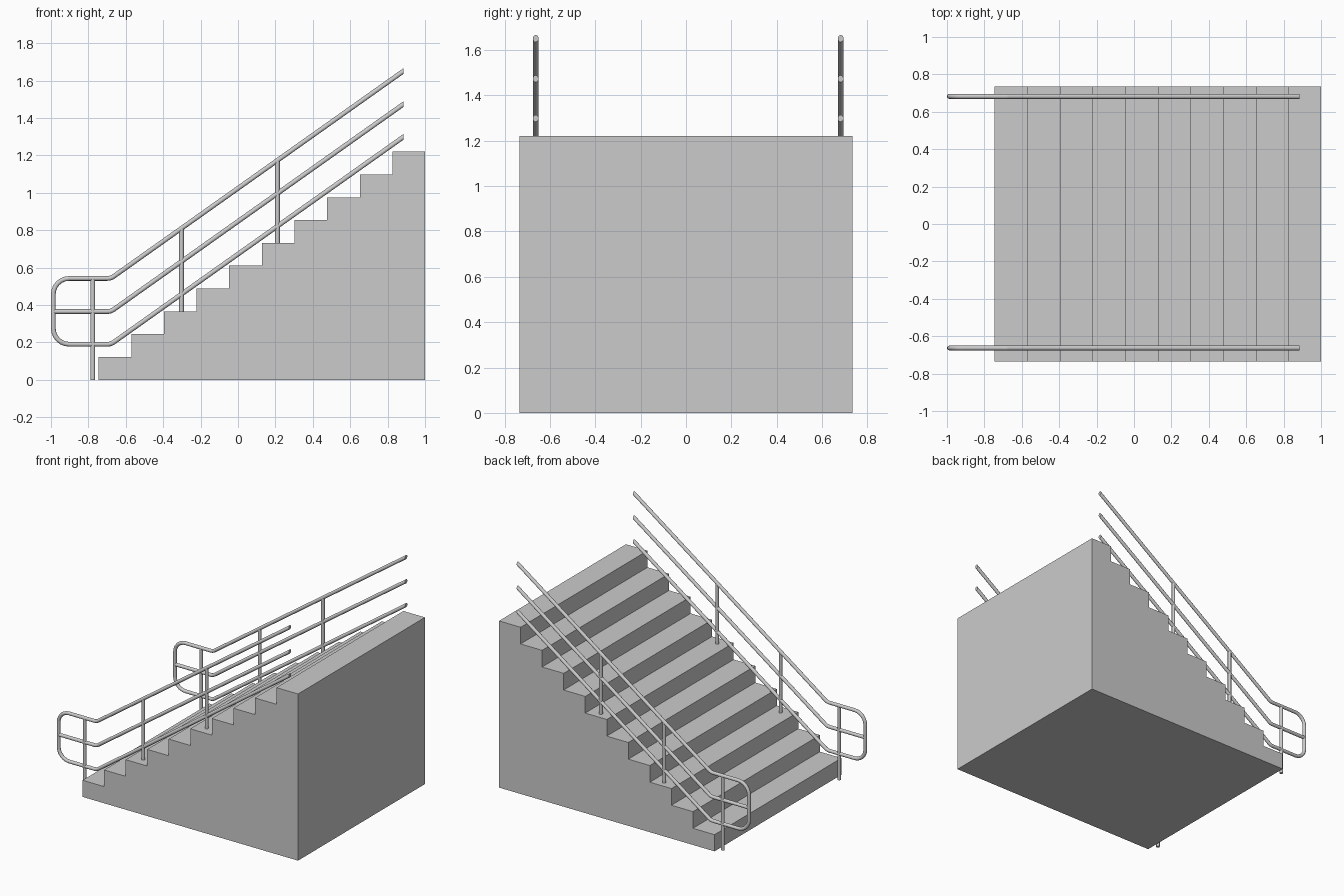
import bpy, bmesh, math
from mathutils import Vector

if "Cube" in bpy.data.objects:
    bpy.data.objects.remove(bpy.data.objects["Cube"])

R = 0.0125      # tube radius
SIDES = 16


def finish(name, bm, smooth=False):
    bmesh.ops.recalc_face_normals(bm, faces=bm.faces)
    me = bpy.data.meshes.new(name)
    bm.to_mesh(me)
    bm.free()
    ob = bpy.data.objects.new(name, me)
    bpy.context.collection.objects.link(ob)
    if smooth:
        bpy.ops.object.select_all(action='DESELECT')
        ob.select_set(True)
        bpy.context.view_layer.objects.active = ob
        bpy.ops.object.shade_smooth_by_angle(angle=math.radians(40))
    return ob


def fillet(corners, steps=6):
    """Round (x, z, radius) corners of a path into a list of points."""
    pts = [Vector(c[:2]) for c in corners]
    out = [pts[0]]
    for i in range(1, len(pts) - 1):
        p, rad = pts[i], corners[i][2]
        a = (pts[i - 1] - p).normalized()
        b = (pts[i + 1] - p).normalized()
        half = a.angle(b) / 2
        centre = p + (a + b).normalized() * rad / math.sin(half)
        trim = rad / math.tan(half)
        s, e = p + a * trim - centre, p + b * trim - centre
        ang = s.angle(e)
        for k in range(steps + 1):
            t = k / steps
            out.append(centre + (s * math.sin((1 - t) * ang) + e * math.sin(t * ang)) / math.sin(ang))
    return out + [pts[-1]]


def tube(bm, path, y, vertical_ends=()):
    """Sweep a round section along an xz path with mitred rings."""
    rings, n = [], len(path)
    for i, p in enumerate(path):
        d0 = (path[max(i, 1)] - path[max(i, 1) - 1]).normalized()
        j = min(i, n - 2)
        d1 = (path[j + 1] - path[j]).normalized()
        normal = Vector((-d0.y, d0.x))
        m = (normal + Vector((-d1.y, d1.x))).normalized()
        if i in vertical_ends:
            m = Vector((0, math.copysign(1, normal.y)))
        m = m / m.dot(normal)
        ring = []
        for k in range(SIDES):
            a = 2 * math.pi * k / SIDES
            q = p + m * R * math.sin(a)
            ring.append(bm.verts.new((q.x, y + R * math.cos(a), q.y)))
        rings.append(ring)
    for r0, r1 in zip(rings, rings[1:]):
        for k in range(SIDES):
            l = (k + 1) % SIDES
            bm.faces.new((r0[k], r0[l], r1[l], r1[k]))
    bm.faces.new(rings[0])
    bm.faces.new(rings[-1])


# Solid staircase: stepped profile extruded across y
N, X0, RUN, RISE, W = 10, -0.745, 0.1745, 0.122, 0.734
profile = [(X0, 0)]
for i in range(N):
    profile += [(X0 + i * RUN, (i + 1) * RISE), (X0 + (i + 1) * RUN, (i + 1) * RISE)]
profile.append((1.0, 0))
bm = bmesh.new()
face = bm.faces.new([bm.verts.new((x, -W, z)) for x, z in profile])
ext = bmesh.ops.extrude_face_region(bm, geom=[face])
bmesh.ops.translate(bm, vec=(0, 2 * W, 0), verts=[v for v in ext['geom'] if isinstance(v, bmesh.types.BMVert)])
finish("staircase", bm)

# Railings on both sides
XL, XB, XR = -0.9875, -0.68, 0.885
TOP, MID, LOW, GAIN = 0.542, 0.365, 0.190, 1.109
for side, y in (("left", 0.682), ("right", -0.663)):
    # Outer loop: upper rail, rounded end, lower rail
    bm = bmesh.new()
    path = fillet([(XR, TOP + GAIN, 0), (XB, TOP, 0.06), (XL, TOP, 0.085),
                   (XL, LOW, 0.085), (XB, LOW, 0.06), (XR, LOW + GAIN, 0)])
    tube(bm, path, y, (0, len(path) - 1))
    finish(side + "_handrail_loop", bm, True)

    # Middle rail
    bm = bmesh.new()
    path = fillet([(XL, MID, 0), (XB, MID, 0.06), (XR, MID + GAIN, 0)])
    tube(bm, path, y, (len(path) - 1,))
    finish(side + "_middle_rail", bm, True)

    # Posts standing on the floor and treads
    for i, (x, z0) in enumerate(((-0.776, 0), (-0.302, 3 * RISE), (0.211, 6 * RISE))):
        z1 = TOP + max(0, x - XB) * GAIN / (XR - XB)
        bm = bmesh.new()
        tube(bm, [Vector((x, z0)), Vector((x, z1))], y)
        finish(f"{side}_post_{i + 1}", bm, True)
